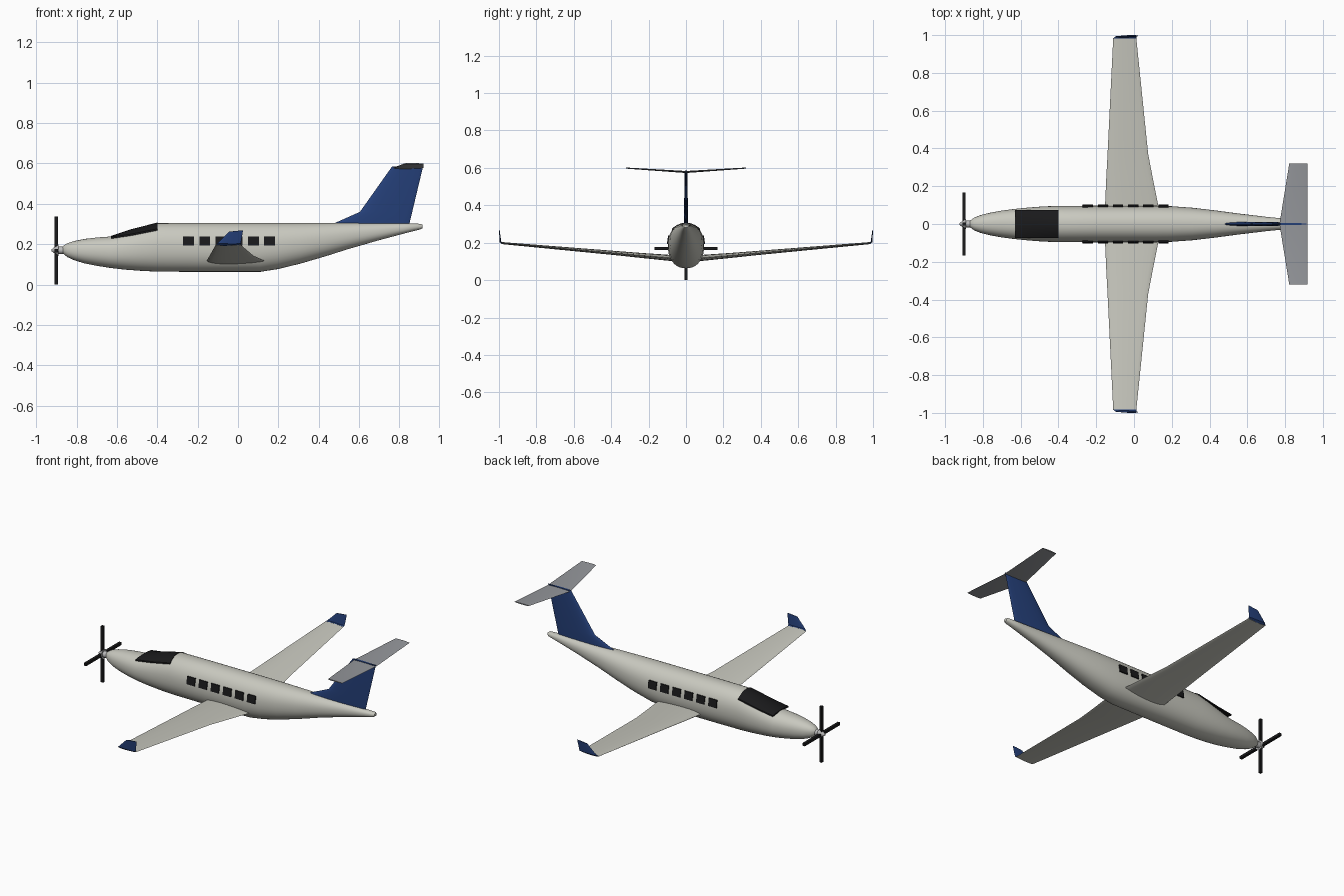
import bpy, bmesh, math
from mathutils import Vector, Matrix

if "Cube" in bpy.data.objects:
    bpy.data.objects.remove(bpy.data.objects["Cube"])


def material(name, r, g, b):
    m = bpy.data.materials.new(name)
    m.diffuse_color = (r, g, b, 1)
    m.use_nodes = True
    m.node_tree.nodes["Principled BSDF"].inputs["Base Color"].default_value = m.diffuse_color
    return m


WHITE = material("off_white_paint", 0.58, 0.58, 0.52)
GREY = material("tailplane_grey", 0.30, 0.31, 0.33)
BLUE = material("navy_blue", 0.018, 0.05, 0.19)
BLACK = material("dark_glass", 0.01, 0.01, 0.011)
METAL = material("spinner_metal", 0.5, 0.5, 0.5)


def finish(bm, name, mat, angle=35):
    bmesh.ops.recalc_face_normals(bm, faces=bm.faces)
    me = bpy.data.meshes.new(name)
    bm.to_mesh(me)
    bm.free()
    me.materials.append(mat)
    ob = bpy.data.objects.new(name, me)
    bpy.context.collection.objects.link(ob)
    if angle:
        bpy.ops.object.select_all(action='DESELECT')
        ob.select_set(True)
        bpy.context.view_layer.objects.active = ob
        bpy.ops.object.shade_smooth_by_angle(angle=math.radians(angle))
    return ob


def loft(name, rings, mat, angle=35):
    """Skin a list of equal-length closed rings and cap both ends."""
    bm = bmesh.new()
    vs = [[bm.verts.new(p) for p in ring] for ring in rings]
    n = len(vs[0])
    for a, b in zip(vs, vs[1:]):
        for i in range(n):
            j = (i + 1) % n
            bm.faces.new((a[i], a[j], b[j], b[i]))
    bm.faces.new(vs[0])
    bm.faces.new(vs[-1])
    return finish(bm, name, mat, angle)


def airfoil(le, te, thick, normal, n=20):
    """Teardrop section from leading to trailing edge."""
    le, te, normal = Vector(le), Vector(te), Vector(normal).normalized()
    ring = []
    for i in range(n):
        a = 2 * math.pi * i / n
        t = (1 - math.cos(a)) / 2
        h = thick * 0.5 * math.sin(a) * (1.25 - 0.6 * t)
        ring.append(le.lerp(te, t) + normal * h)
    return ring


def body_ring(x, zb, zt, hw, n=40, power=2.2):
    """Rounded fuselage cross-section."""
    ring = []
    for i in range(n):
        a = 2 * math.pi * i / n
        c, s = math.cos(a), math.sin(a)
        y = math.copysign(abs(c) ** (2 / power), c) * hw
        z = math.copysign(abs(s) ** (2 / power), s) * (zt - zb) / 2
        ring.append((x, y, (zb + zt) / 2 + z))
    return ring


# Fuselage: x, bottom, top, half width
stations = [
    (-0.873, 0.165, 0.180, 0.008), (-0.865, 0.152, 0.193, 0.020),
    (-0.845, 0.136, 0.205, 0.034), (-0.81, 0.120, 0.216, 0.048),
    (-0.76, 0.105, 0.226, 0.060), (-0.70, 0.093, 0.233, 0.071),
    (-0.63, 0.082, 0.238, 0.080), (-0.56, 0.074, 0.258, 0.087),
    (-0.48, 0.068, 0.282, 0.093), (-0.40, 0.064, 0.304, 0.096),
    (-0.20, 0.063, 0.305, 0.097), (0.11, 0.063, 0.305, 0.097),
    (0.20, 0.077, 0.305, 0.094), (0.31, 0.104, 0.305, 0.086),
    (0.43, 0.139, 0.305, 0.072), (0.55, 0.177, 0.305, 0.056),
    (0.70, 0.220, 0.304, 0.038), (0.82, 0.252, 0.303, 0.026),
    (0.905, 0.274, 0.301, 0.018), (0.915, 0.280, 0.296, 0.011)]
loft("fuselage", [body_ring(*s) for s in stations], WHITE)

# Windshield: thin arched plate, x / side height / middle height
rings = []
for x, zs, zm in [(-0.63, 0.235, 0.241), (-0.53, 0.250, 0.274), (-0.40, 0.276, 0.307)]:
    ys = [0.075 * k / 6 for k in range(-6, 7)]
    top = [(x, y, zm - (zm - zs) * (y / 0.075) ** 2) for y in ys]
    rings.append(top + [(x, y, z - 0.008) for x, y, z in reversed(top)])
loft("windshield", rings, BLACK)

# Cabin windows: six thin plates per side, leaning with the hull
bm = bmesh.new()
for side in (-1, 1):
    for i in range(6):
        m = (Matrix.Translation((-0.245 + 0.0802 * i, side * 0.0945, 0.2155))
             @ Matrix.Rotation(side * math.radians(8), 4, 'X')
             @ Matrix.Diagonal((0.054, 0.009, 0.046, 1)))
        bmesh.ops.create_cube(bm, size=1, matrix=m)
finish(bm, "cabin_windows", BLACK, None)

# Wings and winglets, mirrored over y
for side, label in ((-1, "near"), (1, "far")):
    up = (0, -0.09 * side, 1)
    wing = [(0.0, -0.158, 0.140, 0.112, 0.034), (0.10, -0.153, 0.128, 0.120, 0.032),
            (0.24, -0.147, 0.100, 0.132, 0.027), (0.37, -0.140, 0.075, 0.144, 0.023),
            (0.985, -0.110, 0.012, 0.198, 0.011)]
    loft(label + "_wing", [airfoil((a, side * y, z), (b, side * y, z), t, up)
                           for y, a, b, z, t in wing], WHITE)
    loft(label + "_winglet", [
        airfoil((-0.110, side * 0.983, 0.198), (0.012, side * 0.983, 0.198), 0.012, up),
        airfoil((-0.100, side * 0.992, 0.205), (0.014, side * 0.992, 0.203), 0.009, (0, -side, 0.5)),
        airfoil((-0.043, side * 0.998, 0.262), (0.025, side * 0.998, 0.269), 0.004, (0, -side, 0.15))],
        BLUE)

# Tail fin with dorsal fillet
fin = [(0.28, 0.42, 0.843, 0.022), (0.305, 0.48, 0.850, 0.022),
       (0.36, 0.604, 0.863, 0.022), (0.586, 0.764, 0.917, 0.013)]
loft("tail_fin", [airfoil((a, 0, z), (b, 0, z), t, (0, 1, 0)) for z, a, b, t in fin], BLUE)

# Tailplane with slight dihedral
loft("tailplane", [
    airfoil((a, y, z), (0.918, y, z), t, (0, 0, 1))
    for y, a, z, t in [(-0.32, 0.822, 0.599, 0.006), (0, 0.770, 0.578, 0.011),
                       (0.32, 0.822, 0.599, 0.006)]], GREY)

# Propeller: four straight blades
bm = bmesh.new()
for size in ((0.016, 0.016, 0.336), (0.016, 0.336, 0.016)):
    bmesh.ops.create_cube(bm, size=1, matrix=Matrix.Translation((-0.9, 0, 0.168))
                          @ Matrix.Diagonal((*size, 1)))
finish(bm, "propeller_blades", BLACK, None)

# Spinner hub
bm = bmesh.new()
bmesh.ops.create_cone(bm, cap_ends=True, segments=16, radius1=0.028, radius2=0.004, depth=0.035,
                      matrix=Matrix.Translation((-0.9075, 0, 0.17)) @ Matrix.Rotation(-math.pi / 2, 4, 'Y'))
bmesh.ops.create_cone(bm, cap_ends=True, segments=16, radius1=0.018, radius2=0.018, depth=0.03,
                      matrix=Matrix.Translation((-0.88, 0, 0.17)) @ Matrix.Rotation(-math.pi / 2, 4, 'Y'))
finish(bm, "spinner", METAL)
